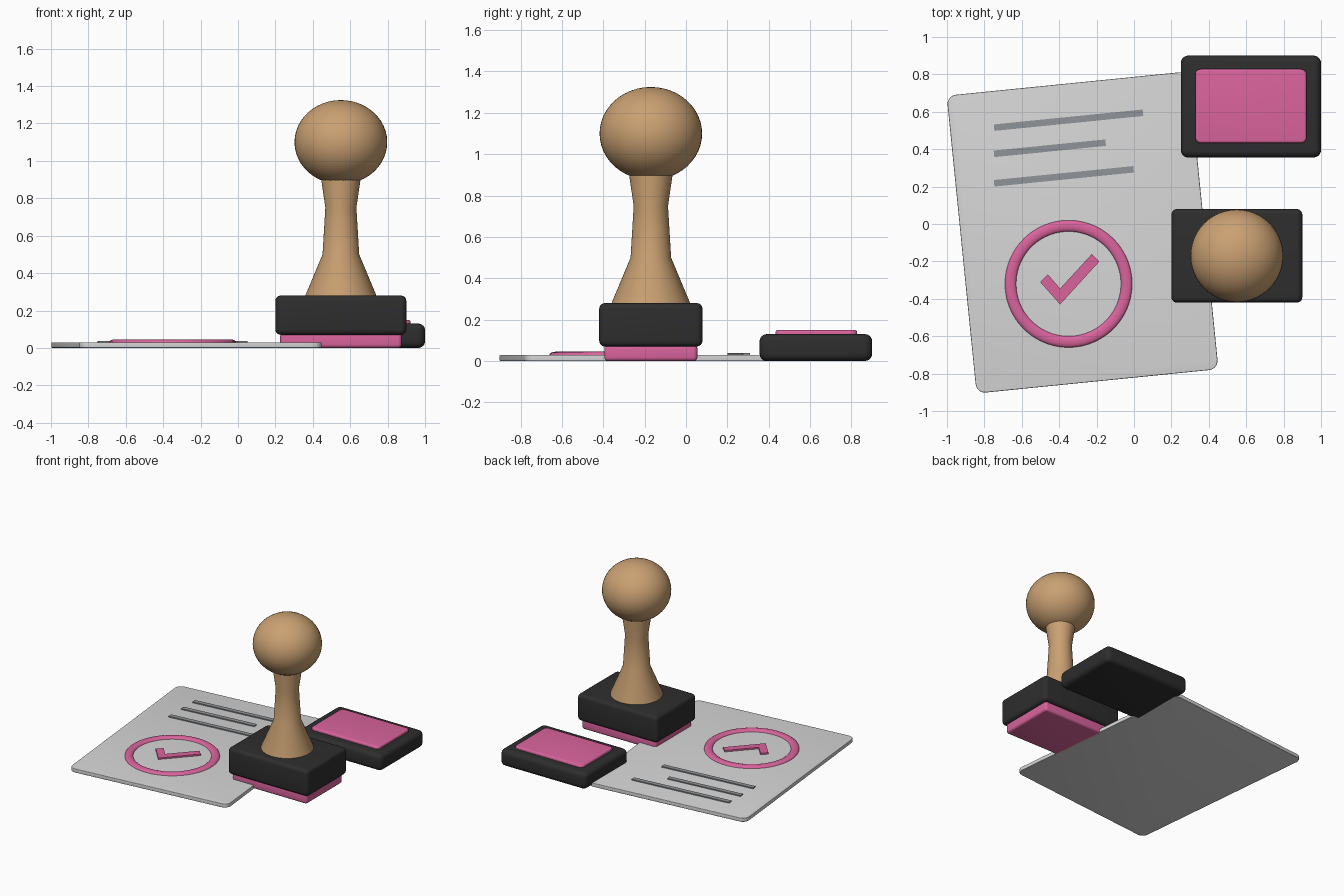
import bpy, bmesh, math
from mathutils import Matrix, Vector

if "Cube" in bpy.data.objects:
    bpy.data.objects.remove(bpy.data.objects["Cube"])

TILT = 0.1  # the sheet is turned slightly on the desk


def material(name, rgb):
    m = bpy.data.materials.new(name)
    m.diffuse_color = (*rgb, 1)
    m.use_nodes = True
    m.node_tree.nodes["Principled BSDF"].inputs["Base Color"].default_value = m.diffuse_color
    return m


PAPER = material("paper grey", (0.68, 0.68, 0.68))
INK = material("pink ink", (0.70, 0.127, 0.337))
DARK = material("black plastic", (0.027, 0.027, 0.028))
WOOD = material("wood", (0.59, 0.355, 0.17))
TEXT = material("line grey", (0.28, 0.30, 0.32))


def finish(name, bm, mat, matrix=Matrix(), smooth=True):
    bmesh.ops.recalc_face_normals(bm, faces=bm.faces)
    mesh = bpy.data.meshes.new(name)
    bm.to_mesh(mesh)
    bm.free()
    mesh.materials.append(mat)
    ob = bpy.data.objects.new(name, mesh)
    ob.matrix_world = matrix
    bpy.context.collection.objects.link(ob)
    if smooth:
        bpy.ops.object.select_all(action='DESELECT')
        ob.select_set(True)
        bpy.context.view_layer.objects.active = ob
        bpy.ops.object.shade_smooth_by_angle(angle=math.radians(35))
    return ob


def box(name, mat, centre, size, z0, z1, corner=0, rim=0, turn=0):
    """Box with rounded plan corners and a rounded top and bottom rim."""
    bm = bmesh.new()
    bmesh.ops.create_cube(bm, size=1, matrix=Matrix.Diagonal((*size, z1 - z0, 1)))
    if corner:
        upright = [e for e in bm.edges
                   if abs(e.verts[0].co.z - e.verts[1].co.z) > 1e-5]
        bmesh.ops.bevel(bm, geom=upright, offset=corner, segments=5,
                        profile=0.5, affect='EDGES')
    if rim:
        rims = [e for e in bm.edges
                if abs(e.verts[0].co.z - e.verts[1].co.z) < 1e-5]
        bmesh.ops.bevel(bm, geom=rims, offset=rim, segments=4,
                        profile=0.5, affect='EDGES')
    place = Matrix.Translation((*centre, (z0 + z1) / 2)) @ Matrix.Rotation(turn, 4, 'Z')
    return finish(name, bm, mat, place, smooth=bool(corner))


def lathe(name, mat, profile, place, sides=64, closed=False):
    """Spin (radius, height) points about z."""
    bm = bmesh.new()
    rings = []
    for r, z in profile:
        rings.append([bm.verts.new((r * math.cos(2 * math.pi * i / sides),
                                    r * math.sin(2 * math.pi * i / sides), z))
                      for i in range(sides)])
    pairs = list(zip(rings, rings[1:]))
    if closed:
        pairs.append((rings[-1], rings[0]))
    else:
        bm.faces.new(rings[0])
        bm.faces.new(rings[-1])
    for a, b in pairs:
        for i in range(sides):
            j = (i + 1) % sides
            bm.faces.new((a[i], a[j], b[j], b[i]))
    return finish(name, bm, mat, Matrix.Translation(place))


# Sheet of paper
box("paper_sheet", PAPER, (-0.275, -0.045), (1.3, 1.6), 0, 0.03, 0.05, 0.004, TILT)

# Text lines, all starting at the same left margin
for i, (y, length) in enumerate(((0.555, 0.80), (0.405, 0.60), (0.255, 0.75))):
    box(f"text_line_{i + 1}", TEXT, (-0.75 + length / 2, y), (length, 0.035),
        0.029, 0.038, turn=TILT)

# Stamped ring: a flattened torus
ring = [(0.31 + 0.03 * math.cos(t), 0.015 * math.sin(t))
        for t in (2 * math.pi * k / 16 for k in range(16))]
lathe("stamped_ring", INK, ring, (-0.35, -0.32, 0.03), 96, closed=True)

# Stamped check mark
bm = bmesh.new()
outline = ((-0.502, -0.31), (-0.46, -0.27), (-0.395, -0.345),
           (-0.225, -0.16), (-0.185, -0.2), (-0.395, -0.43))
face = bm.faces.new([bm.verts.new((x, y, 0.029)) for x, y in outline])
top = bmesh.ops.extrude_face_region(bm, geom=[face])["geom"]
bmesh.ops.translate(bm, vec=Vector((0, 0, 0.013)),
                    verts=[v for v in top if isinstance(v, bmesh.types.BMVert)])
finish("stamped_check", bm, INK, smooth=False)

# Ink pad
box("ink_pad_case", DARK, (0.625, 0.628), (0.75, 0.545), 0, 0.13, 0.04, 0.035)
box("ink_pad_cushion", INK, (0.625, 0.63), (0.595, 0.395), 0.09, 0.15, 0.03, 0.012)

# Rubber stamp
SX, SY = 0.55, -0.17
box("stamp_rubber", INK, (SX, SY), (0.65, 0.45), 0, 0.08, 0.02, 0.018)
box("stamp_base", DARK, (SX, SY), (0.70, 0.50), 0.07, 0.28, 0.03, 0.028)
lathe("stamp_handle", WOOD,
      [(0.19, 0.27), (0.188, 0.285), (0.098, 0.5), (0.083, 0.75), (0.105, 0.9), (0.105, 0.93)],
      (SX, SY, 0))
bm = bmesh.new()
bmesh.ops.create_uvsphere(bm, u_segments=48, v_segments=24, radius=1,
                          matrix=Matrix.Diagonal((0.248, 0.248, 0.225, 1)))
finish("stamp_knob", bm, WOOD, Matrix.Translation((SX, SY, 1.1)))
